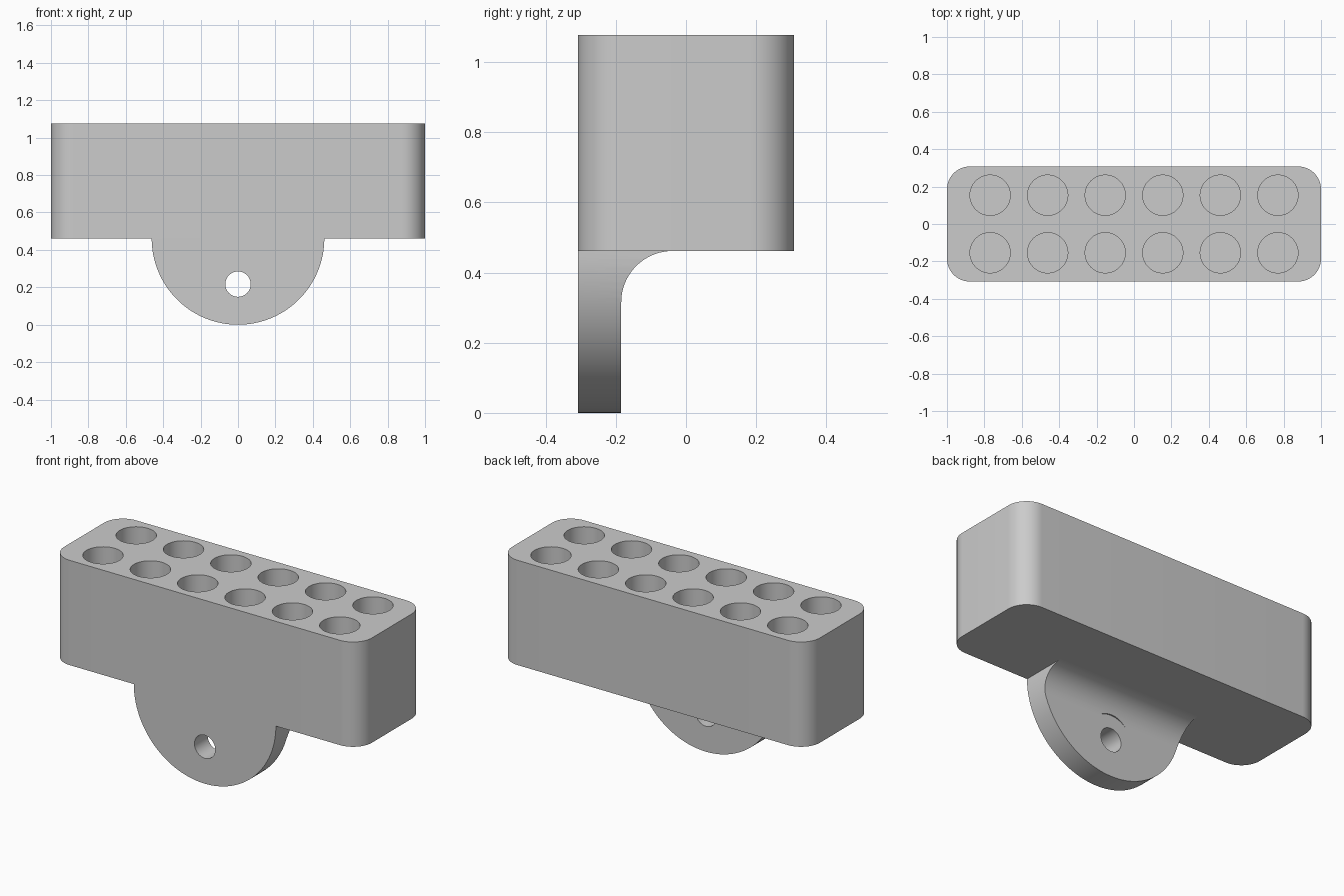
import bpy, bmesh
from math import sin, cos, pi
from mathutils import Matrix, Vector

if "Cube" in bpy.data.objects:
    bpy.data.objects.remove(bpy.data.objects["Cube"], do_unlink=True)

grey = bpy.data.materials.new("plain grey")
grey.use_nodes = True
GREY = (0.6, 0.6, 0.6, 1)
grey.diffuse_color = GREY
grey.node_tree.nodes["Principled BSDF"].inputs["Base Color"].default_value = GREY

UNIT = 2 / 130                      # model is laid out in whole units
HALF_DEPTH = 20 * UNIT
BASE, TOP = 30 * UNIT, 70 * UNIT    # block underside and top
AXES = {"x": (1, 2, 0), "y": (0, 2, 1), "z": (0, 1, 2)}


def arc(cx, cy, r, start, end, steps=16):
    """Points along an arc, angles in quarter turns."""
    angles = [(start + (end - start) * i / steps) * pi / 2 for i in range(steps + 1)]
    return [(cx + r * cos(a), cy + r * sin(a)) for a in angles]


def circle(cx, cy, r, steps=64):
    return arc(cx, cy, r, 0, 4, steps)[:-1]


def prisms(name, outlines, axis, low, high):
    """One object made of outlines extruded along an axis."""
    bm = bmesh.new()
    u, v, w = AXES[axis]
    for outline in outlines:
        verts = []
        for a, b in outline:
            p = Vector()
            p[u], p[v], p[w] = a, b, low
            verts.append(bm.verts.new(p))
        face = bm.faces.new(verts)
        new = bmesh.ops.extrude_face_region(bm, geom=[face])["geom"]
        shift = Vector()
        shift[w] = high - low
        moved = [g for g in new if isinstance(g, bmesh.types.BMVert)]
        bmesh.ops.translate(bm, verts=moved, vec=shift)
    bmesh.ops.recalc_face_normals(bm, faces=bm.faces)
    mesh = bpy.data.meshes.new(name)
    bm.to_mesh(mesh)
    bm.free()
    mesh.materials.append(grey)
    obj = bpy.data.objects.new(name, mesh)
    bpy.context.collection.objects.link(obj)
    return obj


def select_only(obj):
    bpy.ops.object.select_all(action="DESELECT")
    obj.select_set(True)
    bpy.context.view_layer.objects.active = obj


def combine(obj, cutter, operation):
    """Apply a boolean and discard the cutter."""
    cutter.hide_render = True
    mod = obj.modifiers.new("cut", "BOOLEAN")
    mod.operation, mod.solver, mod.object = operation, "EXACT", cutter
    select_only(obj)
    bpy.ops.object.modifier_apply(modifier=mod.name)
    bpy.data.objects.remove(cutter, do_unlink=True)


# Block with rounded upright corners
r = 8 * UNIT
cx, cy = 1 - r, HALF_DEPTH - r
outline = []
for quarter, (sx, sy) in enumerate([(1, 1), (-1, 1), (-1, -1), (1, -1)]):
    outline += arc(sx * cx, sy * cy, r, quarter, quarter + 1)
block = prisms("holder_block", [outline], "z", BASE, TOP)

# Two rows of six blind sockets
sockets = [circle((col - 2.5) * 20 * UNIT, side * 10 * UNIT, 7 * UNIT)
           for col in range(6) for side in (-1, 1)]
combine(block, prisms("socket_cutter", sockets, "z", BASE + 5 * UNIT, TOP + 0.1), "DIFFERENCE")

# Mounting tab: plate with a fillet under the block
back = -HALF_DEPTH + 8 * UNIT
fillet = 9.5 * UNIT
side = [(-HALF_DEPTH, -0.1), (back, -0.1)]
side += arc(back + fillet, BASE - fillet, fillet, 2, 1, 24)
side += [(-HALF_DEPTH, BASE)]
tab = prisms("mounting_tab", [side], "x", -0.6, 0.6)

# Half-round outline of the tab
half_round = arc(0, BASE, BASE, 2, 4, 64) + [(BASE, BASE + 0.1), (-BASE, BASE + 0.1)]
combine(tab, prisms("tab_outline", [half_round], "y", -0.6, 0.6), "INTERSECT")

# Screw hole, and clearance for the screw head in the fillet
hole_z = 14.1 * UNIT
combine(tab, prisms("hole_cutter", [circle(0, hole_z, 4.4 * UNIT)], "y", -0.6, 0.6), "DIFFERENCE")
combine(tab, prisms("head_cutter", [circle(0, hole_z, 9.4 * UNIT)], "y", back + 0.0003, 0.6), "DIFFERENCE")

for obj in (block, tab):
    select_only(obj)
    bpy.ops.object.shade_smooth_by_angle(angle=pi / 6)
